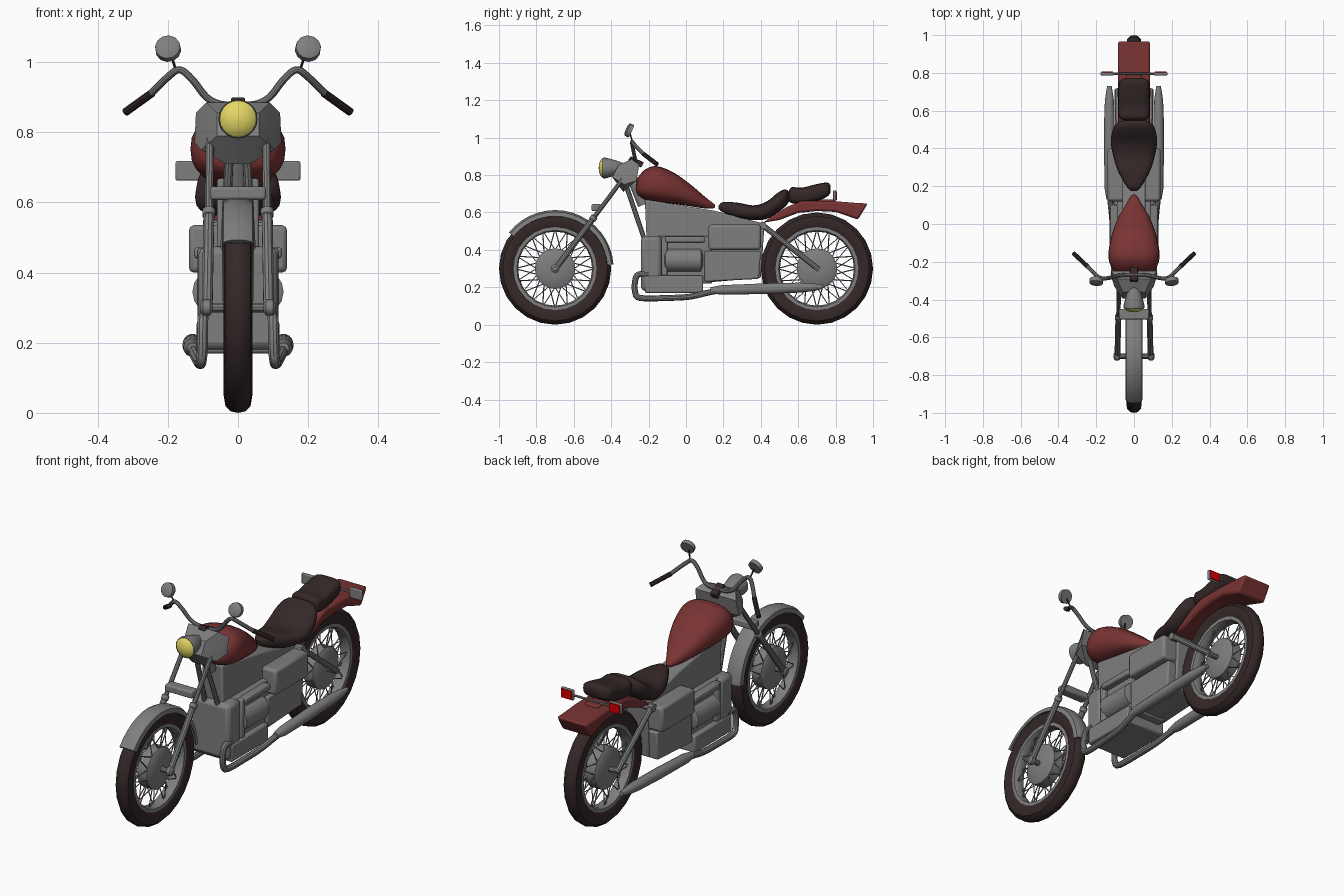
import bpy, bmesh, math
from mathutils import Vector

if "Cube" in bpy.data.objects:
    bpy.data.objects.remove(bpy.data.objects["Cube"])


def material(name, r, g, b):
    m = bpy.data.materials.new(name)
    m.diffuse_color = (r, g, b, 1)
    m.use_nodes = True
    m.node_tree.nodes["Principled BSDF"].inputs["Base Color"].default_value = m.diffuse_color
    return m


GREY = material("metal grey", 0.21, 0.21, 0.21)
RED = material("paint red", 0.19, 0.033, 0.033)
DARK = material("dark rubber", 0.035, 0.021, 0.021)
YELLOW = material("lamp yellow", 0.78, 0.68, 0.13)
SIGNAL = material("signal red", 0.65, 0.0, 0.0)


def finish(bm, name, mat, mirror=False, bevel=0):
    bmesh.ops.remove_doubles(bm, verts=bm.verts, dist=1e-5)
    bmesh.ops.recalc_face_normals(bm, faces=bm.faces)
    me = bpy.data.meshes.new(name)
    bm.to_mesh(me)
    bm.free()
    me.materials.append(mat)
    ob = bpy.data.objects.new(name, me)
    bpy.context.collection.objects.link(ob)
    if bevel:
        b = ob.modifiers.new("bevel", 'BEVEL')
        b.width, b.segments = bevel, 2
    if mirror:
        ob.modifiers.new("mirror", 'MIRROR')
    return ob


def skin(bm, rings, caps=True, loop=False):
    n = len(rings[0])
    vs = [[bm.verts.new(p) for p in r] for r in rings]
    for i in range(len(vs) if loop else len(vs) - 1):
        a, b = vs[i], vs[(i + 1) % len(vs)]
        for j in range(n):
            bm.faces.new((a[j], a[(j + 1) % n], b[(j + 1) % n], b[j]))
    if caps and not loop:
        bm.faces.new(vs[0])
        bm.faces.new(vs[-1])


def circle(c, axis, r, n):
    q = Vector((1, 0, 0)).rotation_difference(Vector(axis).normalized())
    return [Vector(c) + q @ Vector((0, r * math.cos(t), r * math.sin(t)))
            for t in (2 * math.pi * k / n for k in range(n))]


def lathe(name, prof, mat, c, axis=(1, 0, 0), n=24, loop=False, mirror=False):
    bm = bmesh.new()
    ax = Vector(axis).normalized()
    skin(bm, [circle(Vector(c) + ax * h, ax, max(r, 1e-4), n) for h, r in prof], loop=loop)
    return finish(bm, name, mat, mirror)


def smooth_path(pts, k=4):
    pts = [Vector(p) for p in pts]
    out = []
    for i in range(len(pts) - 1):
        p0, p1, p2, p3 = pts[max(i - 1, 0)], pts[i], pts[i + 1], pts[min(i + 2, len(pts) - 1)]
        for s in range(k):
            t = s / k
            out.append(0.5 * (2 * p1 + (p2 - p0) * t + (2 * p0 - 5 * p1 + 4 * p2 - p3) * t * t
                              + (3 * p1 - p0 - 3 * p2 + p3) * t ** 3))
    return out + [pts[-1]]


def tube(name, pts, r, mat, mirror=True, curved=False, n=10):
    pts = smooth_path(pts) if curved else [Vector(p) for p in pts]
    bm = bmesh.new()
    rings = []
    for i, p in enumerate(pts):
        d = (pts[min(i + 1, len(pts) - 1)] - pts[max(i - 1, 0)]).normalized()
        u = d.cross(Vector((1, 0.1, 0.05))).normalized()
        if abs(d.x) > 0.95:
            u = d.cross(Vector((0, 0.1, 1))).normalized()
        v = d.cross(u)
        if rings:  # keep rings untwisted
            u = (uprev - d * uprev.dot(d)).normalized()
            v = d.cross(u)
        uprev = u
        rings.append([p + r * (u * math.cos(t) + v * math.sin(t))
                      for t in (2 * math.pi * k / n for k in range(n))])
    skin(bm, rings)
    return finish(bm, name, mat, mirror)


def prism(name, prof, x0, x1, mat, mirror=False, bevel=0.008):
    bm = bmesh.new()
    skin(bm, [[(x, y, z) for y, z in prof] for x in (x0, x1)])
    return finish(bm, name, mat, mirror, bevel)


def box(name, x0, x1, y0, y1, z0, z1, mat, mirror=True, bevel=0.008):
    return prism(name, [(y0, z0), (y1, z0), (y1, z1), (y0, z1)], x0, x1, mat, mirror, bevel)


def loft(name, stations, mat, e=0.8, n=24):
    # stations along y: (y, bottom, top) and half width
    path = smooth_path([s[:3] for s in stations], 4)
    wide = smooth_path([(s[3], 0, 0) for s in stations], 4)
    f = lambda v: math.copysign(abs(v) ** e, v)
    bm = bmesh.new()
    skin(bm, [[(w.x * f(math.cos(t)), p.x, (p.y + p.z) / 2 + (p.z - p.y) / 2 * f(math.sin(t)))
               for t in (2 * math.pi * k / n for k in range(n))] for p, w in zip(path, wide)])
    return finish(bm, name, mat)


# Wheels: tyre, rim, hub, spokes, axle
for tag, wy in (("front", -0.7), ("rear", 0.7)):
    c = (0, wy, 0.3)
    lathe(tag + "_tyre", [(-.03, .222), (-.041, .25), (-.036, .28), (-.02, .296), (0, .3), (.02, .296),
                          (.036, .28), (.041, .25), (.03, .222)], DARK, c, loop=True)
    lathe(tag + "_rim", [(-.03, .228), (-.03, .205), (-.015, .198), (.015, .198), (.03, .205), (.03, .228)],
          GREY, c, loop=True)
    lathe(tag + "_hub", [(-.042, 0), (-.042, .035), (-.036, .095), (-.028, .108), (.028, .108), (.036, .095),
                         (.042, .035), (.042, 0)], GREY, c)
    tube(tag + "_axle", [(-.098, wy, .3), (.098, wy, .3)], .014, GREY, mirror=False)
    bm = bmesh.new()
    for k in range(40):
        a = 2 * math.pi * (k // 2) / 20
        b = a + (0.3 if k % 2 else -0.3)
        side = .026 if (k // 2) % 2 else -.026
        p = Vector((side, wy + .1 * math.cos(a), .3 + .1 * math.sin(a)))
        q = Vector((side * .4, wy + .203 * math.cos(b), .3 + .203 * math.sin(b)))
        skin(bm, [circle(p, q - p, .003, 4), circle(q, q - p, .003, 4)])
    finish(bm, tag + "_spokes", GREY)

# Front fender: arched strip around the tyre
bm = bmesh.new()
rings = []
for k in range(17):
    a = math.radians(4 + 138 * k / 16)
    rings.append([(x, -.7 + r * math.cos(a), .3 + r * math.sin(a)) for x, r in
                  ((-.046, .28), (-.042, .303), (-.02, .313), (.02, .313), (.042, .303), (.046, .28),
                   (.041, .28), (.037, .299), (-.037, .299), (-.041, .28))])
skin(bm, rings)
finish(bm, "front_fender", GREY)

# Fork legs, brace and steering neck
tube("fork_lower", [(.088, -.705, .29), (.083, -.495, .57)], .016, GREY)
tube("fork_upper", [(.083, -.5, .563), (.08, -.33, .79)], .012, GREY)
lathe("fork_collar", [(-.015, .012), (-.01, .019), (.01, .019), (.015, .012)], GREY,
      (.083, -.495, .57), (0, .36, .48), 12, mirror=True)
lathe("axle_cap", [(-.018, .012), (-.01, .023), (.01, .023), (.018, .012)], GREY, (.09, -.7, .3), n=12, mirror=True)
box("fork_brace", -.08, .08, -.505, -.45, .607, .645, GREY, mirror=False)
tube("steering_neck", [(0, -.31, .84), (0, -.23, .64)], .028, GREY, mirror=False, n=14)
tube("down_tube", [(.025, -.315, .73), (.04, -.21, .42)], .013, GREY)

# Headlamp cowl, lamp bowl and lens
bm = bmesh.new()
for x, y, z in ((.06, -.395, .79), (.06, -.36, .855), (.09, -.29, .885), (.12, -.25, .855),
                (.124, -.265, .77), (.105, -.33, .75), (.035, -.335, .71)):
    for s in (-1, 1):
        bm.verts.new((s * x, y, z))
bmesh.ops.convex_hull(bm, input=bm.verts)
finish(bm, "headlamp_cowl", GREY)
lathe("headlamp_bowl", [(-.055, .054), (-.04, .056), (.02, .04), (.06, .025)], GREY, (0, -.392, .838), (0, 1, 0), 20)
lathe("headlamp_lens", [(-.022, 0), (-.02, .022), (-.011, .043), (0, .054), (.004, .054)], YELLOW,
      (0, -.445, .838), (0, 1, 0), 20)
prism("speedometer", [(-.31, .88), (-.295, .9), (-.225, .868), (-.24, .84)], -.02, .02, DARK, bevel=.004)

# Handlebars, grips and mirrors
tube("handlebar", [(0, -.27, .878), (.05, -.27, .88), (.09, -.275, .9), (.13, -.285, .95), (.165, -.288, .978),
                   (.195, -.275, .962), (.25, -.222, .908)], .0105, GREY, curved=True)
tube("hand_grip", [(.245, -.226, .912), (.32, -.155, .858)], .012, DARK)
tube("mirror_stem", [(.178, -.287, .98), (.192, -.3, 1.025)], .004, DARK, n=6)
lathe("mirror", [(-.014, .024), (-.008, .036), (.014, .037)], GREY, (.2, -.306, 1.04), (-.1, 1, -.45), 12, mirror=True)

# Fuel tank
loft("fuel_tank", [(-.268, .72, .745, .03), (-.255, .69, .79, .095), (-.21, .665, .835, .128),
                   (-.15, .655, .847, .135), (-.06, .645, .81, .118), (.03, .632, .745, .085),
                   (.1, .622, .685, .045), (.145, .622, .65, .018), (.155, .628, .64, .006)], RED)

# Seats
loft("rider_seat", [(.175, .618, .638, .015), (.2, .6, .656, .04), (.28, .567, .652, .085), (.36, .56, .638, .11),
                    (.43, .565, .658, .122), (.49, .6, .705, .115), (.53, .63, .724, .095),
                    (.552, .66, .71, .05)], DARK, .75)
loft("passenger_seat", [(.548, .665, .71, .05), (.565, .65, .735, .078), (.62, .645, .733, .083),
                        (.7, .66, .752, .083), (.755, .685, .76, .078), (.772, .705, .745, .05)], DARK, .6)

# Rear fender
prism("rear_fender", [(.41, .545), (.5, .56), (.6, .598), (.7, .608), (.8, .603), (.92, .562), (.972, .648),
                      (.9, .652), (.8, .66), (.62, .662), (.54, .63), (.46, .58)], -.086, .086, RED, bevel=.012)
box("seat_mount", -.04, .04, .58, .8, .64, .67, RED, mirror=False)

# Tail signals on a cross bar
tube("signal_bar", [(-.12, .795, .69), (.12, .795, .69)], .006, GREY, mirror=False, n=8)
box("signal_housing", .105, .178, .787, .802, .662, .718, GREY, bevel=.005)
box("signal_lens", .111, .172, .801, .807, .667, .713, SIGNAL, bevel=0)

# Frame core and engine blocks
prism("frame_core", [(-.22, .67), (.15, .61), (.42, .54), (.4, .25), (-.2, .2)], -.06, .06, GREY)
box("engine_front", -.112, .112, -.24, -.13, .18, .475, GREY, mirror=False, bevel=.022)
box("engine_sump", -.118, .118, -.22, .092, .17, .262, GREY, mirror=False)
box("engine_core", -.09, .09, -.15, .14, .22, .475, GREY, mirror=False)
box("cylinder_head", .05, .125, -.11, .1, .44, .472, GREY)
lathe("cylinder_barrel", [(-.11, .04), (-.1, .065), (.09, .065), (.1, .04)], GREY, (.065, -.01, .345), (0, 1, 0), 16,
      mirror=True)
box("barrel_flange", .05, .115, -.132, -.1, .262, .47, GREY)
box("side_case", .04, .14, .12, .4, .4, .535, GREY, bevel=.014)
prism("gearbox", [(.1, .23), (.39, .245), (.4, .395), (.1, .395)], -.108, .108, GREY)

# Exhausts and rear struts
tube("exhaust_pipe", [(.1, -.2, .27), (.1, -.255, .268), (.101, -.272, .235), (.102, -.272, .175), (.106, -.245, .143),
                      (.11, -.1, .143), (.115, .02, .15), (.125, .12, .172), (.13, .2, .187)], .016, GREY, curved=True)
lathe("muffler", [(-.1, .016), (-.04, .026), (.2, .029), (.38, .027), (.44, .022), (.5, .012)], GREY,
      (.13, .23, .187), (0, 1, .03), 14, mirror=True)
tube("rear_strut", [(.085, .4, .54), (.088, .71, .295)], .015, GREY)
tube("strut_mount", [(-.1, .41, .53), (.1, .41, .53)], .02, GREY, mirror=False)

# Smooth shading with sharp edges kept
bpy.ops.object.select_all(action='SELECT')
bpy.context.view_layer.objects.active = bpy.context.scene.objects[0]
bpy.ops.object.shade_smooth_by_angle(angle=math.radians(35))
